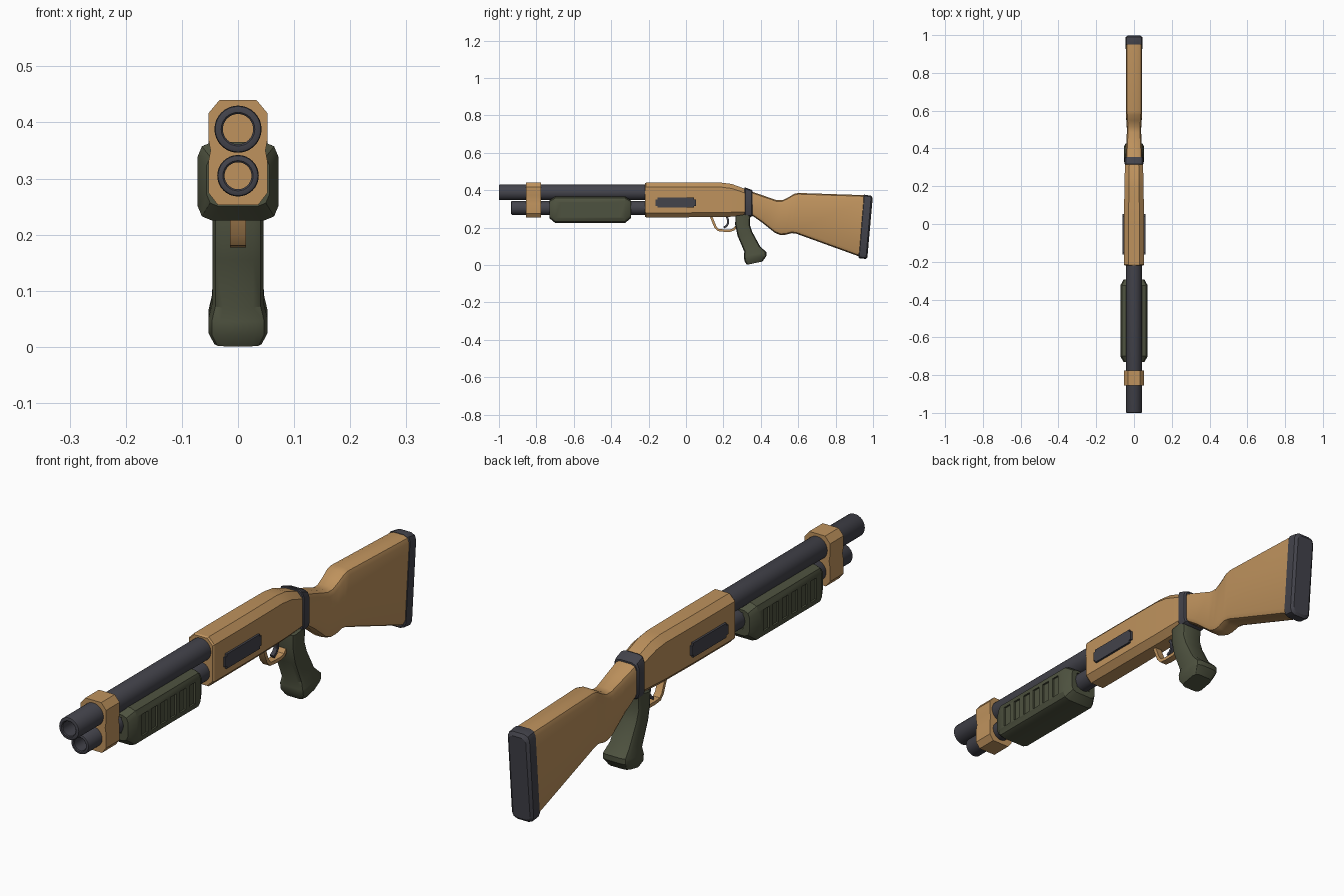
import bpy, bmesh, math
from mathutils import Vector

if "Cube" in bpy.data.objects:
    bpy.data.objects.remove(bpy.data.objects["Cube"])


def material(name, rgb):
    m = bpy.data.materials.new(name)
    m.diffuse_color = (*rgb, 1)
    m.use_nodes = True
    m.node_tree.nodes["Principled BSDF"].inputs["Base Color"].default_value = m.diffuse_color
    return m


TAN = material("tan", (0.52, 0.29, 0.11))
DARK = material("dark grey", (0.056, 0.056, 0.07))
GREEN = material("olive green", (0.076, 0.084, 0.05))


def finish(name, bm, mat, angle=30):
    bmesh.ops.recalc_face_normals(bm, faces=bm.faces)
    me = bpy.data.meshes.new(name)
    bm.to_mesh(me)
    bm.free()
    ob = bpy.data.objects.new(name, me)
    bpy.context.collection.objects.link(ob)
    me.materials.append(mat)
    smooth(ob, angle)
    return ob


def smooth(ob, angle=30):
    bpy.ops.object.select_all(action='DESELECT')
    ob.select_set(True)
    bpy.context.view_layer.objects.active = ob
    bpy.ops.object.shade_smooth_by_angle(angle=math.radians(angle))


def skin(bm, rings, caps=True, closed=False):
    """Bridge rings of points with quads."""
    vs = [[bm.verts.new(p) for p in r] for r in rings]
    n = len(vs[0])
    pairs = list(zip(vs, vs[1:])) + ([(vs[-1], vs[0])] if closed else [])
    for a, b in pairs:
        for i in range(n):
            j = (i + 1) % n
            bm.faces.new((a[i], a[j], b[j], b[i]))
    if caps:
        bm.faces.new(vs[0])
        bm.faces.new(vs[-1])


def section(p, q, hw, c, seg):
    """Corner-cut rectangle spanning p to q in the side plane, half width hw."""
    p, q = Vector((0, *p)), Vector((0, *q))
    up = (q - p).normalized()
    mid, hh = (p + q) / 2, (q - p).length / 2
    pts = []
    for k, (sx, sz) in enumerate(((1, 1), (-1, 1), (-1, -1), (1, -1))):
        for i in range(seg + 1):
            a = math.pi / 2 * (k + i / seg)
            pts.append(mid + Vector((sx * (hw - c) + c * math.cos(a), 0, 0))
                       + up * (sz * (hh - c) + c * math.sin(a)))
    return pts


def loft(name, mat, rows, seg=2, angle=30):
    bm = bmesh.new()
    skin(bm, [section(*r, seg) for r in rows])
    return finish(name, bm, mat, angle)


def tube(name, z, r_out, r_in, y0, y1):
    bm = bmesh.new()
    b = 0.005
    prof = [(r_out - b, y0), (r_out - b * .3, y0 + b * .3), (r_out, y0 + b),
            (r_out, y1), (r_in, y1), (r_in, y0 + b * .6), (r_in + b * .6, y0)]
    skin(bm, [[(r * math.cos(2 * math.pi * i / 32), y, z + r * math.sin(2 * math.pi * i / 32))
               for i in range(32)] for r, y in prof], caps=False, closed=True)
    return finish(name, bm, DARK, 40)


def ribbon(name, mat, path, hw, th):
    """Flat strip swept along a side-plane path."""
    pts = [Vector((0, *p)) for p in path]
    rings = []
    for i, p in enumerate(pts):
        t = (pts[min(i + 1, len(pts) - 1)] - pts[max(i - 1, 0)]).normalized()
        n = Vector((0, -t.z, t.y)) * th / 2
        x = Vector((hw, 0, 0))
        rings.append([p + x + n, p - x + n, p - x - n, p + x - n])
    bm = bmesh.new()
    skin(bm, rings)
    return finish(name, bm, mat)


def box(bm, centre, size):
    g = bmesh.ops.create_cube(bm, size=1)
    bmesh.ops.scale(bm, vec=size, verts=g['verts'])
    bmesh.ops.translate(bm, vec=centre, verts=g['verts'])
    return g


# Barrel and magazine tube, both hollow
tube("barrel", 0.388, 0.042, 0.027, -1.0, -0.2)
tube("magazine_tube", 0.305, 0.037, 0.024, -0.935, -0.2)

# Clamp around both tubes
half = [(.033, .44), (.053, .416), (.053, .372), (.049, .35), (.053, .328), (.053, .275), (.036, .253)]
outline = half + [(-x, z) for x, z in reversed(half)]
bm = bmesh.new()
skin(bm, [[(x, y, z) for x, z in outline] for y in (-0.855, -0.775)])
# bore the two holes so the muzzles stay open
clamp = finish("barrel_clamp", bm, TAN)
bm = bmesh.new()
for z, r in ((.388, .04), (.305, .035)):
    g = bmesh.ops.create_cone(bm, segments=32, radius1=r, radius2=r, depth=0.2, cap_ends=True)
    for v in g['verts']:
        v.co = Vector((v.co.x, v.co.z - 0.815, v.co.y + z))
bore = finish("clamp_cutter", bm, DARK)


def carve(ob, cutter):
    m = ob.modifiers.new("cut", 'BOOLEAN')
    m.operation = 'DIFFERENCE'
    m.object = cutter
    m.solver = 'EXACT'
    bpy.ops.object.select_all(action='DESELECT')
    ob.select_set(True)
    bpy.context.view_layer.objects.active = ob
    bpy.ops.object.modifier_apply(modifier=m.name)
    bpy.data.objects.remove(cutter)
    smooth(ob)


carve(clamp, bore)

# Receiver
loft("receiver", TAN, [
    ((-.22, .259), (-.22, .436), .049, .022),
    ((-.214, .255), (-.214, .44), .053, .024),
    ((.0, .255), (.0, .44), .053, .024),
    ((.19, .256), (.19, .44), .051, .024),
    ((.245, .258), (.245, .433), .05, .024),
    ((.32, .262), (.32, .405), .047, .022)], seg=1, angle=28)

# Side port plates
for s in (1, -1):
    bm = bmesh.new()
    box(bm, (s * .054, -.055, .333), (.014, .215, .054))
    bmesh.ops.bevel(bm, geom=[e for e in bm.edges if abs(e.verts[0].co.x - e.verts[1].co.x) > .01],
                    offset=.009, segments=2, affect='EDGES')
    finish("port_plate_" + ("right" if s > 0 else "left"), bm, DARK)

# Fore-end with sloped ends, grooved on both sides
fore = loft("fore_end", GREEN, [
    ((-.73, .25), (-.73, .345), .056, .022),
    ((-.70, .225), (-.70, .365), .072, .026),
    ((-.325, .225), (-.325, .365), .072, .026),
    ((-.295, .25), (-.295, .345), .056, .022)])
bm = bmesh.new()
box(bm, (0, -.5125, .305), (.06, .6, .06))  # channel for the magazine tube
for s in (1, -1):
    for i in range(6):
        box(bm, (s * .073, -.652 + i * .056, .295), (.016, .034, .08))
carve(fore, finish("groove_cutter", bm, GREEN))

# Collar between receiver and stock
loft("collar", DARK, [
    ((.314, .258), (.314, .413), .047, .021),
    ((.318, .256), (.318, .414), .05, .022),
    ((.35, .258), (.35, .402), .05, .022),
    ((.356, .261), (.356, .396), .046, .021)])

# Stock with a narrow wrist and deep butt
loft("stock", TAN, [
    ((.35, .267), (.35, .392), .044, .02),
    ((.405, .228), (.425, .367), .041, .022),
    ((.475, .172), (.485, .346), .038, .022),
    ((.505, .16), (.515, .346), .038, .022),
    ((.53, .161), (.548, .362), .04, .022),
    ((.565, .17), (.578, .38), .042, .022),
    ((.59, .167), (.60, .385), .043, .022),
    ((.93, .044), (.958, .373), .043, .022)])

# Butt pad
loft("butt_pad", DARK, [
    ((.922, .043), (.95, .375), .041, .02),
    ((.926, .036), (.954, .376), .045, .022),
    ((.962, .032), (.99, .37), .045, .022),
    ((.97, .042), (.998, .357), .035, .016)])

# Pistol grip with flared foot
loft("pistol_grip", GREEN, [
    ((.264, .262), (.345, .275), .045, .016),
    ((.263, .215), (.341, .215), .045, .018),
    ((.276, .155), (.355, .175), .045, .018),
    ((.312, .07), (.396, .1), .046, .019),
    ((.309, .045), (.43, .068), .053, .022),
    ((.313, .02), (.43, .048), .053, .022),
    ((.325, .001), (.408, .018), .042, .018)])

# Trigger guard and trigger
ribbon("trigger_guard", TAN, [(.132, .264), (.142, .24), (.157, .203), (.172, .187),
                              (.20, .184), (.238, .184), (.256, .19), (.268, .206)], .014, .013)
ribbon("trigger", DARK, [(.215, .265), (.225, .24), (.225, .222), (.216, .208), (.202, .2)], .008, .011)
